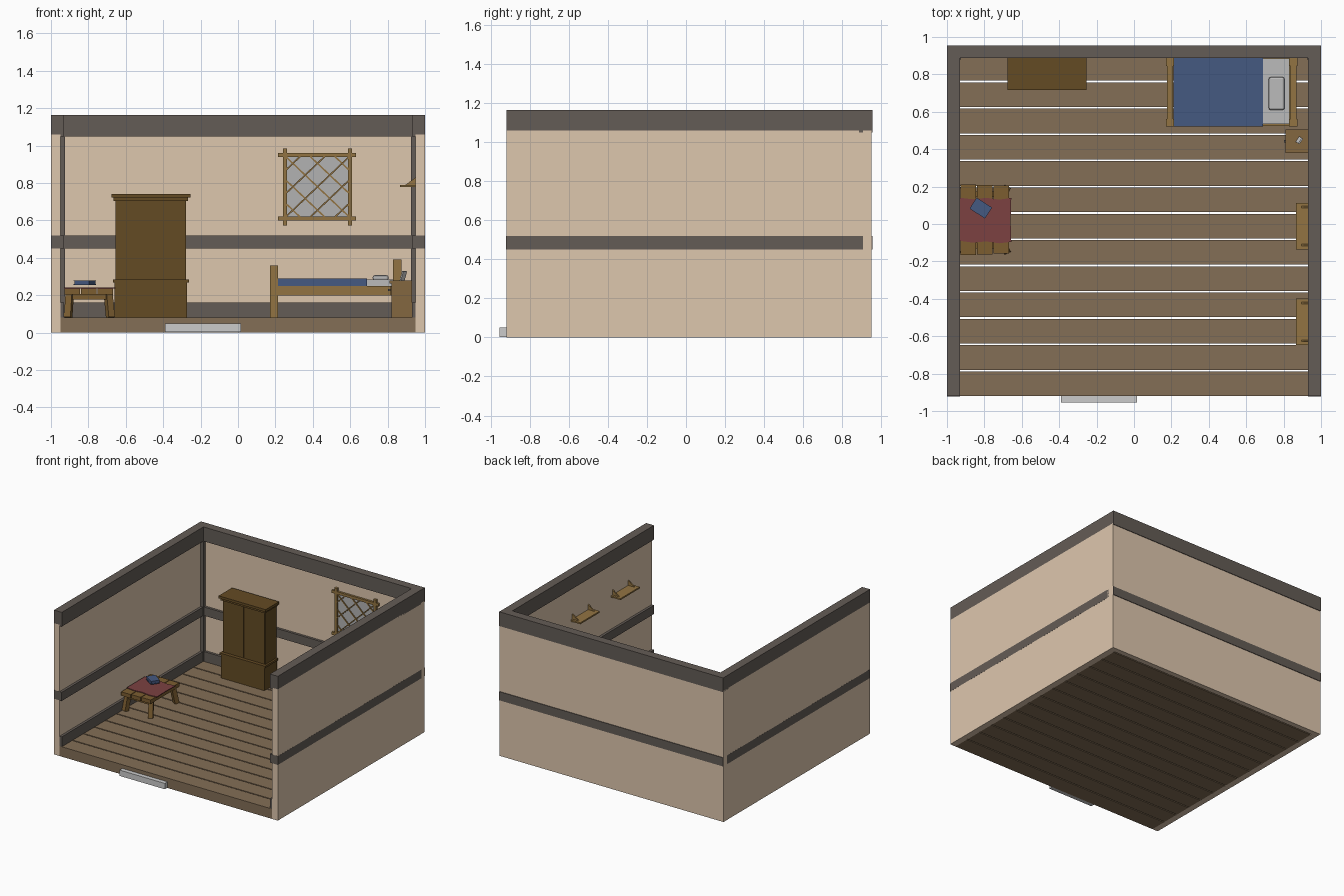
import bpy, bmesh
from math import radians, sin, cos, atan2
from mathutils import Vector, Matrix

if "Cube" in bpy.data.objects:
    bpy.data.objects.remove(bpy.data.objects["Cube"])


def mat(name, r, g, b):
    m = bpy.data.materials.new(name)
    m.diffuse_color = (r, g, b, 1)
    m.use_nodes = True
    m.node_tree.nodes["Principled BSDF"].inputs["Base Color"].default_value = m.diffuse_color
    return m


PLASTER = mat("plaster", .73, .57, .42)
DARK = mat("dark_timber", .127, .107, .093)
FLOOR = mat("floor_wood", .227, .156, .093)
BROWN = mat("wardrobe_wood", .127, .07, .017)
WOOD = mat("light_wood", .29, .175, .055)
STAND = mat("stand_wood", .23, .135, .05)
TABLE = mat("table_wood", .2, .11, .03)
BLUE = mat("blue_cloth", .06, .1, .22)
RED = mat("red_cloth", .2, .053, .053)
WHITE = mat("linen", .5, .5, .5)
GLASS = mat("pane", .45, .45, .45)


def make(name, bm, m, bevel=0):
    bmesh.ops.recalc_face_normals(bm, faces=bm.faces)
    me = bpy.data.meshes.new(name)
    bm.to_mesh(me)
    bm.free()
    ob = bpy.data.objects.new(name, me)
    bpy.context.collection.objects.link(ob)
    if m:
        me.materials.append(m)
    if bevel:
        mod = ob.modifiers.new("bevel", 'BEVEL')
        mod.width, mod.segments = bevel, 2
    return ob


def box(name, x, y, z, m=None, bevel=0, rot=None):
    """Box from (min, max) ranges, optionally rotated about its centre."""
    bm = bmesh.new()
    bmesh.ops.create_cube(bm, size=1)
    size = [r[1] - r[0] for r in (x, y, z)]
    mid = Vector([(r[1] + r[0]) / 2 for r in (x, y, z)])
    bm.transform(Matrix.Translation(mid) @ (rot or Matrix()) @ Matrix.Diagonal((*size, 1)))
    return make(name, bm, m, bevel)


def prism(name, pts, offset, m):
    """Planar outline extruded by an offset vector."""
    bm = bmesh.new()
    f = bm.faces.new([bm.verts.new(p) for p in pts])
    r = bmesh.ops.extrude_face_region(bm, geom=[f])
    bmesh.ops.translate(bm, vec=offset, verts=[v for v in r["geom"] if isinstance(v, bmesh.types.BMVert)])
    return make(name, bm, m)


def strut(name, a, b, w, d, m):
    """Square bar running from a to b."""
    a, b = Vector(a), Vector(b)
    bm = bmesh.new()
    bmesh.ops.create_cube(bm, size=1)
    q = (b - a).to_track_quat('Z', 'Y').to_matrix().to_4x4()
    bm.transform(Matrix.Translation((a + b) / 2) @ q @ Matrix.Diagonal((w, d, (b - a).length, 1)))
    return make(name, bm, m)


F, B = -.92, .95          # front and back of the walls
IN, BIN = .93, .887       # inner faces of the timbers


def span(s, a, b):
    return tuple(sorted((s * a, s * b)))


# walls and timber bands
box("back_wall", (-1, 1), (.907, B), (0, 1.06), PLASTER)
box("back_top_beam", (-1, 1), (BIN, .955), (1.05, 1.165), DARK)
box("back_mid_beam", (-1, 1), (BIN, .955), (.45, .52), DARK)
box("back_bottom_beam", (-.95, .95), (BIN, .907), (.08, .16), DARK)
for s, side in ((-1, "left"), (1, "right")):
    box(side + "_wall", span(s, .95, 1), (F, .907), (0, 1.06), PLASTER)
    box(side + "_top_beam", span(s, IN, 1.0), (F, BIN), (1.05, 1.165), DARK)
    box(side + "_mid_beam", span(s, IN, 1.0005), (F - .001, BIN), (.45, .52), DARK)
    box(side + "_bottom_beam", span(s, IN, .95), (F, BIN), (.08, .16), DARK)
    box(side + "_corner_post", span(s, .925, .95), (.88, .907), (.08, 1.05), DARK)

# floor planks and door step
pitch = .1405
for i in range(13):
    y0 = F + i * pitch
    box("floor_plank", (-.95, .95), (y0, min(y0 + pitch - .009, .907)), (0, .08), FLOOR)
box("door_step", (-.39, .015), (-.955, F), (.003, .05))

# wardrobe
box("wardrobe_base", (-.66, -.272), (.725, BIN), (.08, .267), BROWN)
box("wardrobe_waist", (-.668, -.262), (.717, BIN), (.267, .283), BROWN)
box("wardrobe_body", (-.655, -.277), (.745, BIN), (.283, .71), BROWN)
for x0 in (-.652, -.464):
    box("wardrobe_door", (x0, x0 + .184), (.738, .75), (.288, .70), BROWN)
box("wardrobe_cornice", (-.665, -.267), (.727, BIN), (.705, .725), BROWN)
box("wardrobe_top", (-.675, -.255), (.717, BIN), (.722, .742), BROWN)

# bed
for x0, top, end in ((.17, .36, "foot"), (.83, .39, "head")):
    for y0 in (.52, .845):
        box(end + "_post", (x0, x0 + .045), (y0, y0 + .042), (.08, top), WOOD)
    box(end + "_board", (x0 + .007, x0 + .038), (.55, .86), (.15, top - .005), WOOD)
for y0 in (.525, .86):
    box("bed_rail", (.21, .84), (y0, y0 + .027), (.2, .25), WOOD)
box("bed_slats", (.21, .84), (.54, .87), (.22, .248), WOOD)
box("mattress", (.215, .832), (.535, .885), (.248, .285), WHITE)
box("blanket", (.212, .69), (.522, .887), (.25, .29), BLUE)
box("pillow", (.72, .805), (.61, .785), (.28, .307), WHITE, .01)

# bedside stand with drawer and a leaning frame
box("stand_body", (.82, .93), (.388, .497), (.08, .262), STAND)
box("stand_top", (.81, .93), (.38, .505), (.262, .278), STAND)
box("stand_drawer", (.815, .83), (.398, .487), (.2, .25), STAND)
box("drawer_knob", (.803, .816), (.435, .45), (.222, .234), DARK)
turn = Matrix.Rotation(radians(-35), 4, 'Z') @ Matrix.Rotation(radians(18), 4, 'Y')
box("picture_frame", (.88, .888), (.43, .465), (.277, .33), None, 0, turn)

# low table
for i in range(3):
    x0 = -.928 + i * .088
    box("table_plank", (x0, x0 + .083), (-.165 + .003 * i, .212 - .003 * i), (.205, .236), TABLE)
for y in (-.115, .16):
    box("table_rail", (-.915, -.68), (y - .015, y + .015), (.178, .206), TABLE)
    out = .025 if y > 0 else -.025
    for x, dx in ((-.9, -.008), (-.694, .012)):
        strut("table_leg", (x + dx, y + out, .081), (x, y, .207), .036, .036, TABLE)
edge = [(-.93, -.09), (-.86, -.1), (-.79, -.093), (-.72, -.103), (-.656, -.095),
        (-.66, .02), (-.656, .14), (-.72, .13), (-.79, .14), (-.86, .132), (-.93, .14)]
prism("table_runner", [(x, y, .236) for x, y in edge], (0, 0, .006), RED)

# book on the table
spin = Matrix.Rotation(radians(-33), 4, 'Z')
for z0, z1 in ((.254, .259), (.275, .28)):
    box("book_cover", (-.868, -.77), (.05, .12), (z0, z1), BLUE, 0, spin)
box("book_pages", (-.865, -.773), (.053, .117), (.258, .276), BLUE, 0, spin)

# wall shelves with triangular brackets
for y0 in (-.135, -.647):
    box("shelf_board", (.865, .95), (y0, y0 + .248), (.778, .79), WOOD)
    for y in (y0 + .018, y0 + .22):
        prism("shelf_bracket", [(.895, y, .79), (.95, y, .79), (.95, y, .83)], (0, .01, 0), WOOD)

# lattice window
box("window_pane", (.25, .6), (.9, .909), (.61, .95), GLASS)
for x0 in (.24, .588):
    box("window_upright", (x0, x0 + .022), (.888, .909), (.573, .985), WOOD)
for z0 in (.6, .938):
    box("window_crossbar", (.213, .63), (.89, .909), (z0, z0 + .022), WOOD)
X0, X1, Z0, Z1 = .257, .593, .618, .942
slope = .95
for flip in (False, True):
    for k in range(-2, 3):
        # clip each sloping bar to the frame opening
        c = k * .125
        xm, zm = (X0 + X1) / 2, (Z0 + Z1) / 2
        hx, hz = (X1 - X0) / 2, (Z1 - Z0) / 2
        a = max(-hx, (-hz - c) / slope)
        b = min(hx, (hz - c) / slope)
        if b - a < .03:
            continue
        s = -1 if flip else 1
        y = .899 if flip else .895
        strut("lattice_bar", (xm + s * a, y, zm + slope * a + c),
              (xm + s * b, y, zm + slope * b + c), .013, .008, WOOD)
